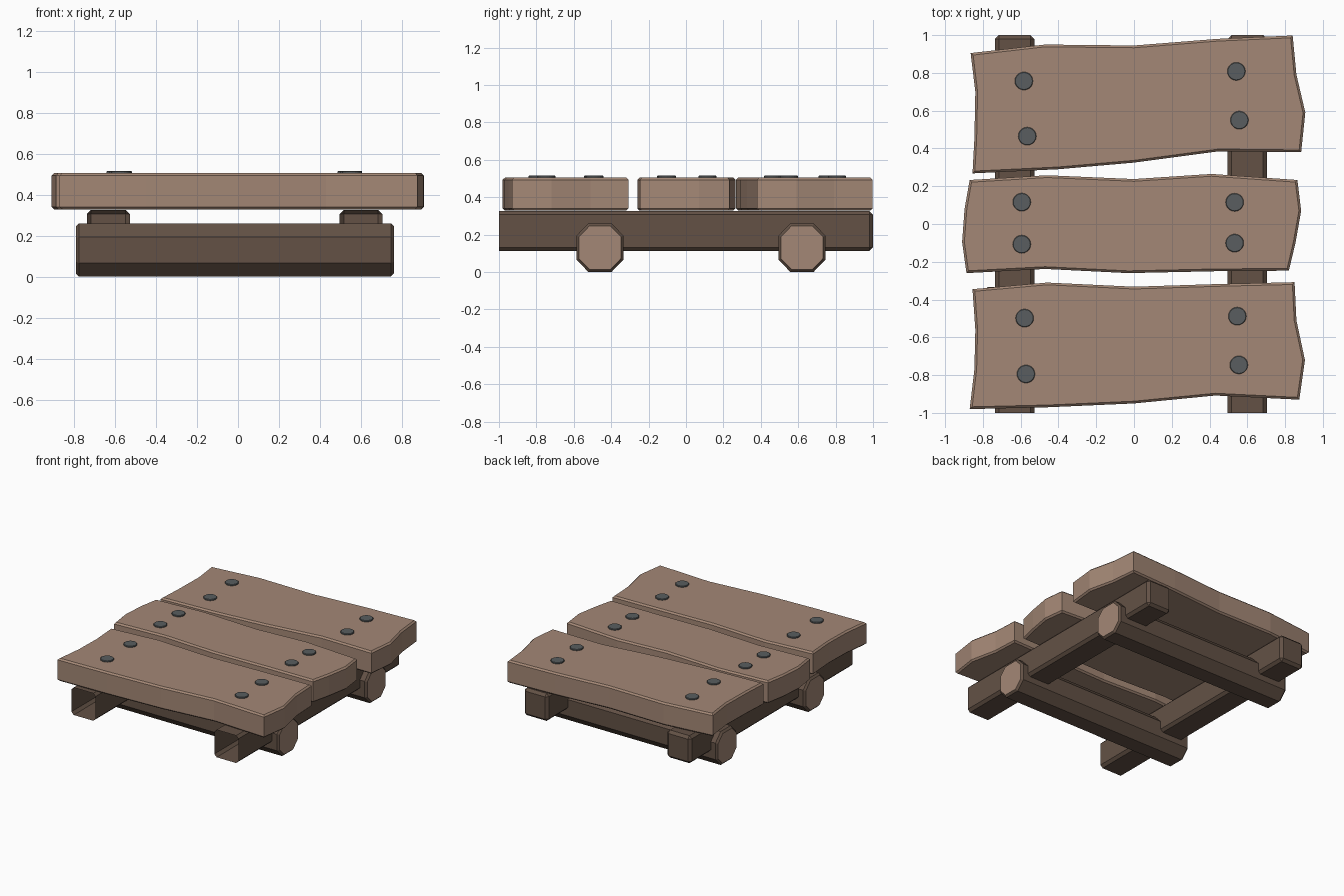
import bpy, bmesh
from mathutils import Vector

if "Cube" in bpy.data.objects:
    bpy.data.objects.remove(bpy.data.objects["Cube"])


def material(name, rgb):
    m = bpy.data.materials.new(name)
    m.diffuse_color = (*rgb, 1)
    m.use_nodes = True
    m.node_tree.nodes["Principled BSDF"].inputs["Base Color"].default_value = m.diffuse_color
    return m


LIGHT = material("light wood", (0.37, 0.245, 0.18))
DARK = material("dark wood", (0.125, 0.083, 0.06))
IRON = material("iron", (0.1, 0.11, 0.115))


def prism(bm, points, direction):
    """Extrude a flat outline of 3D points along a direction into a closed solid."""
    face = bm.faces.new([bm.verts.new(p) for p in points])
    ext = bmesh.ops.extrude_face_region(bm, geom=[face])["geom"]
    verts = [g for g in ext if isinstance(g, bmesh.types.BMVert)]
    bmesh.ops.translate(bm, verts=verts, vec=Vector(direction))
    bmesh.ops.recalc_face_normals(bm, faces=bm.faces[:])


def bevel(bm, edges, width):
    bmesh.ops.bevel(bm, geom=edges, offset=width, segments=1,
                    profile=0.5, affect='EDGES', clamp_overlap=True)


def finish(bm, name, *mats):
    bmesh.ops.recalc_face_normals(bm, faces=bm.faces[:])
    me = bpy.data.meshes.new(name)
    bm.to_mesh(me)
    bm.free()
    for m in mats:
        me.materials.append(m)
    ob = bpy.data.objects.new(name, me)
    bpy.context.collection.objects.link(ob)
    return ob


def plank(name, outline, z0=0.328, z1=0.505):
    bm = bmesh.new()
    prism(bm, [(x, y, z0) for x, y in outline], (0, 0, z1 - z0))
    rim = [e for e in bm.edges
           if abs(e.verts[0].co.z - e.verts[1].co.z) < 1e-4]
    bevel(bm, rim, 0.012)
    finish(bm, name, LIGHT)


# Three uneven deck planks
plank("back_plank", [
    (-.865, .905), (-.47, .95), (0, .945), (.44, .98), (.84, .998),
    (.86, .79), (.907, .59), (.885, .38), (.45, .385), (0, .325),
    (-.4, .29), (-.855, .268), (-.845, .45), (-.84, .70)])
plank("middle_plank", [
    (-.87, .233), (-.46, .258), (0, .238), (.41, .265), (.865, .233),
    (.885, .07), (.855, -.10), (.82, -.247), (.43, -.25), (-.03, -.26),
    (-.47, -.238), (-.887, -.26), (-.91, -.095), (-.897, .08)])
plank("front_plank", [
    (-.855, -.345), (-.46, -.31), (0, -.332), (.44, -.318), (.85, -.308),
    (.86, -.51), (.905, -.72), (.875, -.93), (.43, -.908), (0, -.95),
    (-.45, -.97), (-.87, -.98), (-.845, -.77), (-.84, -.56)])

# Rails along y: bevelled at the back, left open at the front
for name, x in (("left_rail", -.632), ("right_rail", .6)):
    bm = bmesh.new()
    w, z0, z1 = .104, .112, .326
    prism(bm, [(x - w, 1, z0), (x + w, 1, z0), (x + w, 1, z1), (x - w, 1, z1)],
          (0, -2.2, 0))
    bevel(bm, bm.edges[:], 0.02)
    bmesh.ops.bisect_plane(bm, geom=bm.verts[:] + bm.edges[:] + bm.faces[:],
                           plane_co=(0, -1, 0), plane_no=(0, -1, 0),
                           clear_outer=True)
    finish(bm, name, DARK)

# Octagonal cross beams along x with pale cut ends
for name, y in (("front_cross_beam", -.46), ("back_cross_beam", .62)):
    bm = bmesh.new()
    r, c, zc = .126, .064, .13
    r2 = r - c
    ring = [(-r2, -r), (r2, -r), (r, -r2), (r, r2),
            (r2, r), (-r2, r), (-r, r2), (-r, -r2)]
    prism(bm, [(-.79, y + a, zc + .13 / .126 * b) for a, b in ring], (1.55, 0, 0))
    ends = {e for f in bm.faces if abs(f.normal.x) > .9 for e in f.edges}
    bevel(bm, list(ends), 0.014)
    bm.normal_update()
    for f in bm.faces:
        f.material_index = 1 if abs(f.normal.x) > .9 else 0
    finish(bm, name, DARK, LIGHT)

# Flat bolt heads, two over each rail on every plank
bolts = [(-.583, .757), (-.565, .465), (.542, .808), (.558, .55),
         (-.594, .116), (-.594, -.107), (.533, .115), (.533, -.101),
         (-.579, -.498), (-.572, -.794), (.547, -.488), (.555, -.746)]
for i, (x, y) in enumerate(bolts):
    bm = bmesh.new()
    bmesh.ops.create_cone(bm, cap_ends=True, segments=20, radius1=.048,
                          radius2=.048, depth=.03)
    top = [e for e in bm.edges if all(v.co.z > 0 for v in e.verts)]
    bevel(bm, top, 0.003)
    bmesh.ops.translate(bm, verts=bm.verts[:], vec=(x, y, .5))
    finish(bm, f"bolt_{i + 1}", IRON)
